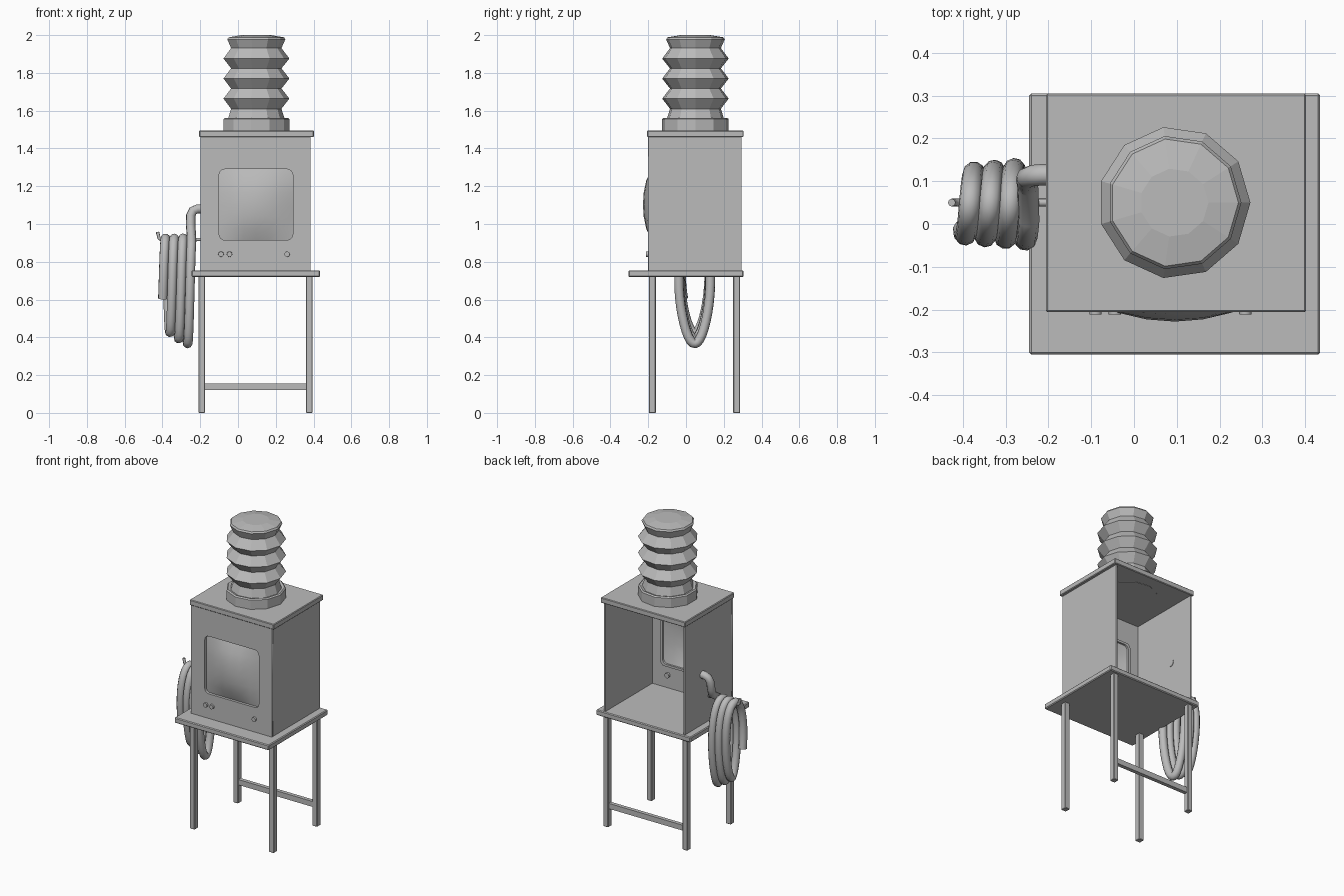
import bpy, bmesh
from math import sin, cos, pi, radians

cube = bpy.data.objects.get("Cube")
if cube:
    bpy.data.objects.remove(cube)

grey = bpy.data.materials.new("plain grey")
grey.use_nodes = True
grey.diffuse_color = (0.5, 0.5, 0.5, 1)
grey.node_tree.nodes["Principled BSDF"].inputs["Base Color"].default_value = (0.5, 0.5, 0.5, 1)


def add(name, mesh):
    mesh.materials.clear()
    mesh.materials.append(grey)
    ob = bpy.data.objects.new(name, mesh)
    bpy.context.collection.objects.link(ob)
    return ob


def from_bm(name, bm, smooth=None):
    bmesh.ops.recalc_face_normals(bm, faces=bm.faces)
    mesh = bpy.data.meshes.new(name)
    bm.to_mesh(mesh)
    bm.free()
    ob = add(name, mesh)
    if smooth:
        smooth_angle(ob, smooth)
    return ob


def smooth_angle(ob, angle):
    bpy.ops.object.select_all(action='DESELECT')
    ob.select_set(True)
    bpy.context.view_layer.objects.active = ob
    bpy.ops.object.shade_smooth_by_angle(angle=radians(angle))


def box(name, x, y, z, bevel=0):
    bm = bmesh.new()
    bmesh.ops.create_cube(bm, size=1)
    for v in bm.verts:
        v.co = [r[0] if c < 0 else r[1] for c, r in zip(v.co, (x, y, z))]
    if bevel:
        bmesh.ops.bevel(bm, geom=bm.edges[:], offset=bevel, segments=1, affect='EDGES')
    return from_bm(name, bm)


def lathe(name, profile, sides, center):
    # Stack of regular polygons given as (radius, height)
    bm = bmesh.new()
    rings = [[bm.verts.new((center[0] + r * cos(2 * pi * i / sides),
                            center[1] + r * sin(2 * pi * i / sides), z))
              for i in range(sides)] for r, z in profile]
    for a, b in zip(rings, rings[1:]):
        for i in range(sides):
            j = (i + 1) % sides
            bm.faces.new((a[i], a[j], b[j], b[i]))
    bm.faces.new(rings[0])
    bm.faces.new(rings[-1])
    return from_bm(name, bm)


def rounded_rect(x, z, r, steps=4):
    pts = []
    corners = ((x[1] - r, z[1] - r), (x[0] + r, z[1] - r), (x[0] + r, z[0] + r), (x[1] - r, z[0] + r))
    for k, (cx, cz) in enumerate(corners):
        for s in range(steps + 1 if r else 1):
            a = (k + s / steps) * pi / 2
            pts.append((cx + r * cos(a), cz + r * sin(a)))
    return pts


def curve_mesh(name, curve):
    tmp = bpy.data.objects.new(name, curve)
    bpy.context.collection.objects.link(tmp)
    mesh = bpy.data.meshes.new_from_object(tmp.evaluated_get(bpy.context.evaluated_depsgraph_get()))
    bpy.data.objects.remove(tmp)
    return add(name, mesh)


def pierced_panel(name, outlines, y):
    # Upright plate with an opening
    cu = bpy.data.curves.new(name, 'CURVE')
    cu.dimensions = '2D'
    cu.fill_mode = 'BOTH'
    cu.extrude = (y[1] - y[0]) / 2
    for pts in outlines:
        sp = cu.splines.new('POLY')
        sp.points.add(len(pts) - 1)
        sp.use_cyclic_u = True
        for p, (px, pz) in zip(sp.points, pts):
            p.co = (px, pz, 0, 1)
    ob = curve_mesh(name, cu)
    ob.rotation_euler.x = pi / 2
    ob.location.y = sum(y) / 2
    return ob


def tube(name, pts, radius, sides=3):
    cu = bpy.data.curves.new(name, 'CURVE')
    cu.dimensions = '3D'
    cu.bevel_depth = radius
    cu.bevel_resolution = sides
    cu.use_fill_caps = True
    sp = cu.splines.new('POLY')
    sp.points.add(len(pts) - 1)
    for p, co in zip(sp.points, pts):
        p.co = (*co, 1)
    ob = curve_mesh(name, cu)
    smooth_angle(ob, 50)
    return ob


# Table with four legs and a rear rail
box("table_top", (-0.245, 0.435), (-0.305, 0.305), (0.72, 0.755), 0.005)
for side, x in (("right", -0.21), ("left", 0.36)):
    for end, y in (("front", -0.197), ("back", 0.25)):
        box(f"{end}_{side}_leg", (x, x + 0.035), (y, y + 0.037), (0, 0.725), 0.003)
box("rear_rail", (-0.18, 0.365), (0.255, 0.28), (0.12, 0.155))

# Cabinet, open at the back
box("right_wall", (-0.198, -0.188), (-0.198, 0.293), (0.75, 1.465))
box("left_wall", (0.374, 0.384), (-0.198, 0.293), (0.75, 1.465))
box("lid", (-0.206, 0.402), (-0.206, 0.305), (1.46, 1.495), 0.004)
window = rounded_rect((-0.1, 0.29), (0.915, 1.29), 0.03)
pierced_panel("front_panel", [rounded_rect((-0.198, 0.384), (0.75, 1.465), 0), window], (-0.2, -0.188))
pierced_panel("inner_bezel", [rounded_rect((-0.115, 0.305), (0.9, 1.305), 0.03), window], (-0.19, -0.17))

# Bulging screen
bm = bmesh.new()
bmesh.ops.create_grid(bm, x_segments=6, y_segments=6, size=1)
for v in bm.verts:
    u, w = v.co.x, v.co.y
    v.co = (0.095 + 0.197 * u, -0.182 - 0.046 * (1 - u * u) * (1 - w * w) ** 0.8, 1.1025 + 0.19 * w)
from_bm("screen", bm, 60)

# Control knobs
for i, x in enumerate((-0.09, -0.045, 0.26)):
    bm = bmesh.new()
    bmesh.ops.create_cone(bm, cap_ends=True, segments=12, radius1=0.016, radius2=0.014, depth=0.04)
    knob = from_bm(f"knob_{i + 1}", bm, 40)
    knob.rotation_euler.x = pi / 2
    knob.location = (x, -0.192, 0.84)

# Bellows chimney on a collar
flue = (0.094, 0.05)
lathe("chimney_collar", [(0.178, 1.458), (0.178, 1.555), (0.17, 1.562), (0.152, 1.556)], 11, flue)
bellows = [(0.155, 1.55)]
for k in range(4):
    bellows.append((0.136, 1.61 + 0.107 * k))
    if k < 3:
        bellows.append((0.178, 1.664 + 0.106 * k))
bellows += [(0.157, 1.978), (0.15, 1.988), (0.08, 2.0)]
lathe("chimney_bellows", bellows, 11, flue)

# Hose: elbow out of the wall, then hanging coils with a free end
hose = [(-0.185, 0.115, 1.08), (-0.215, 0.115, 1.08), (-0.238, 0.113, 1.07),
        (-0.25, 0.108, 1.045), (-0.251, 0.1, 1.0), (-0.248, 0.085, 0.955)]
start, end, steps = 0.12 * pi, 6.62 * pi, 110
for i in range(steps + 1):
    a = start + (end - start) * i / steps
    turn = a / (2 * pi)
    low = 0.36 + 0.018 * turn ** 1.4
    mid, half = (0.925 + low) / 2, (0.925 - low) / 2
    width = (0.084 - 0.004 * turn) * (1 + 0.2 * cos(a))
    hose.append((-0.243 - 0.047 * turn, 0.047 - width * sin(a), mid + half * cos(a)))
tube("hose", hose, 0.025)

# Hook carrying the hose
tube("hose_hook", [(-0.19, 0.05, 0.918), (-0.405, 0.05, 0.915), (-0.418, 0.05, 0.925), (-0.426, 0.05, 0.958)], 0.009, 2)
